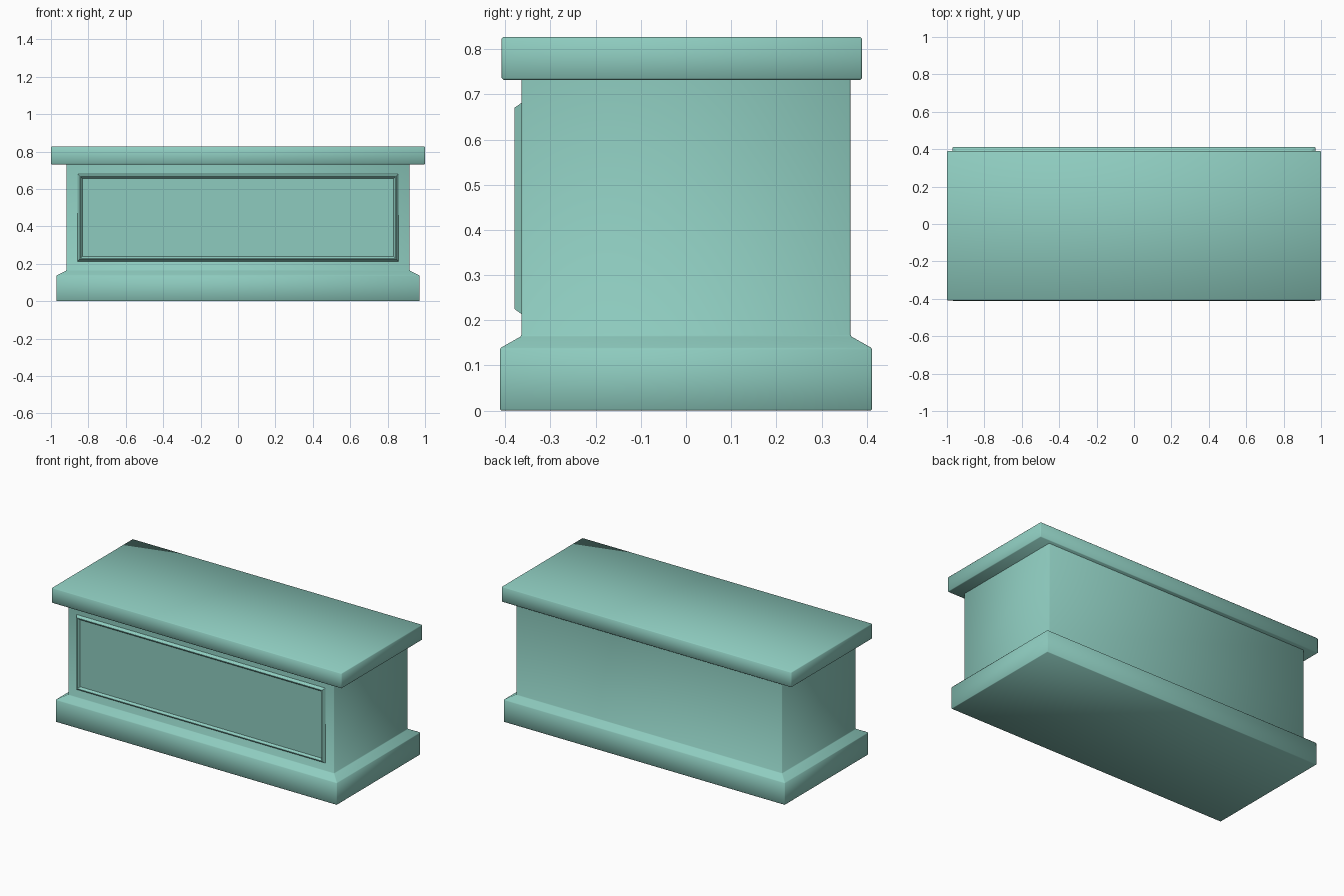
import bpy, bmesh, math

if "Cube" in bpy.data.objects:
    bpy.data.objects.remove(bpy.data.objects["Cube"])

mat = bpy.data.materials.new("painted_teal")
mat.diffuse_color = (0.27, 0.6, 0.52, 1)
mat.use_nodes = True
mat.node_tree.nodes["Principled BSDF"].inputs["Base Color"].default_value = mat.diffuse_color


def loft(name, rings, cap_start=True, cap_end=True, bevel=0.0):
    """Bridge a list of four-cornered rings into one mesh."""
    bm = bmesh.new()
    loops = [[bm.verts.new(p) for p in ring] for ring in rings]
    for a, b in zip(loops, loops[1:]):
        for i in range(4):
            j = (i + 1) % 4
            bm.faces.new((a[i], a[j], b[j], b[i]))
    if cap_start:
        bm.faces.new(loops[0][::-1])
    if cap_end:
        bm.faces.new(loops[-1])
    if bevel:
        edges = [e for e in bm.edges if len(e.link_faces) == 2]
        bmesh.ops.bevel(bm, geom=edges, offset=bevel, segments=1,
                        profile=0.5, affect='EDGES')
    mesh = bpy.data.meshes.new(name)
    bm.to_mesh(mesh)
    bm.free()
    mesh.materials.append(mat)
    ob = bpy.data.objects.new(name, mesh)
    bpy.context.collection.objects.link(ob)
    bpy.ops.object.select_all(action='DESELECT')
    ob.select_set(True)
    bpy.context.view_layer.objects.active = ob
    bpy.ops.object.shade_smooth_by_angle(angle=math.radians(50))
    return ob


def flat_ring(x, y, z, yc=0.0):
    return [(-x, yc - y, z), (x, yc - y, z), (x, yc + y, z), (-x, yc + y, z)]


def front_ring(inset, y):
    x, z0, z1 = 0.858 - inset, 0.213 + inset, 0.682 - inset
    return [(-x, y, z0), (x, y, z0), (x, y, z1), (-x, y, z1)]


# Plinth with sloped shoulder, running up into the plain body
loft("plinth_and_body", [flat_ring(0.97, 0.412, 0), flat_ring(0.97, 0.412, 0.138),
                         flat_ring(0.917, 0.364, 0.165), flat_ring(0.917, 0.364, 0.735)],
     cap_end=False, bevel=0.003)

# Overhanging top slab, set slightly forward
loft("top_slab", [flat_ring(1.0, 0.399, 0.732, -0.009),
                  flat_ring(1.0, 0.399, 0.827, -0.009)], bevel=0.004)

# Front panel: raised moulding around a sunken field
loft("front_panel", [front_ring(0, -0.363), front_ring(0.012, -0.38),
                     front_ring(0.016, -0.38), front_ring(0.026, -0.367)],
     cap_start=False)
